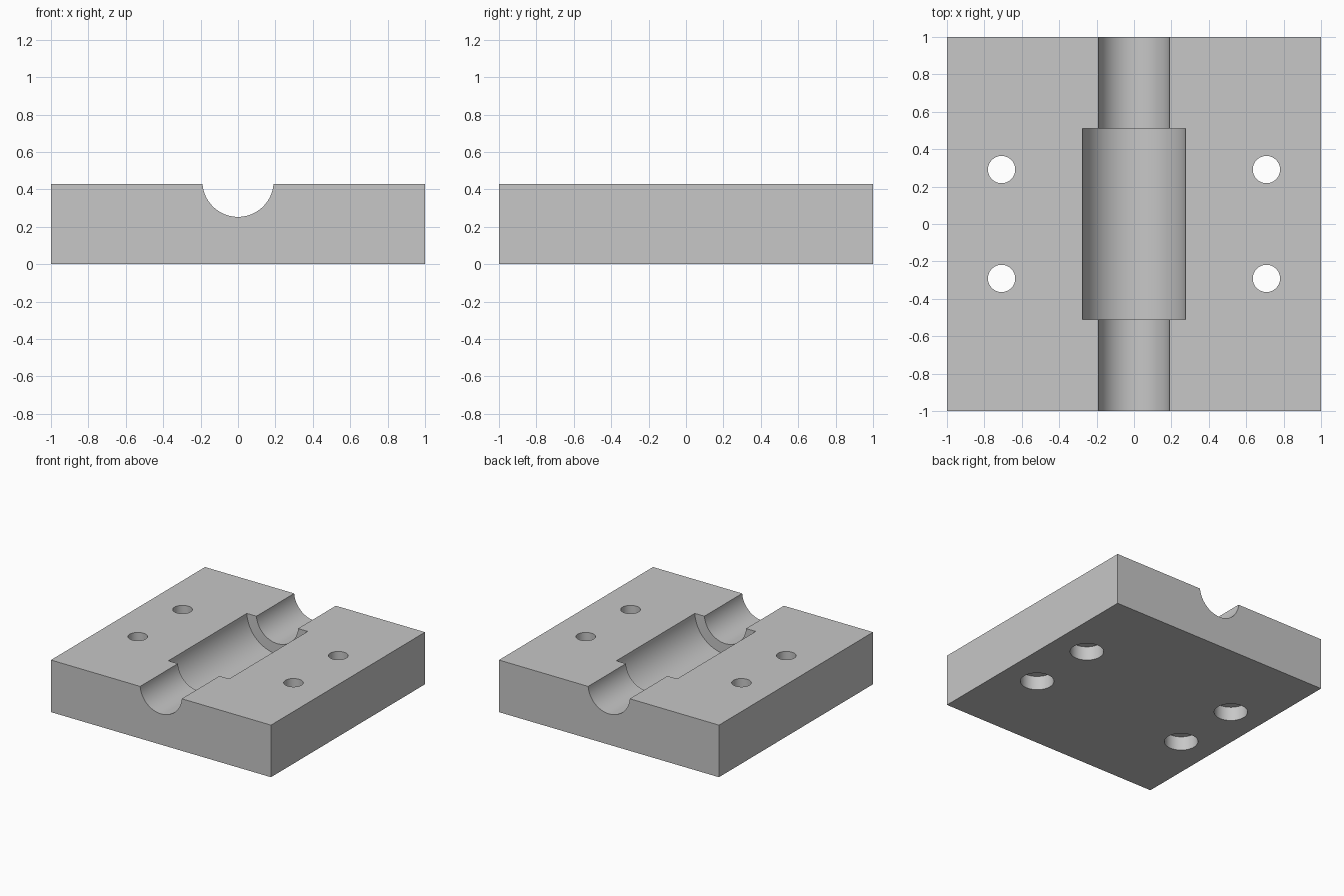
import bpy, bmesh, math
from mathutils import Matrix

cube = bpy.data.objects.get("Cube")
if cube:
    bpy.data.objects.remove(cube, do_unlink=True)

HEIGHT = 0.428
AXIS_Z = 0.443          # bore axis sits just above the split face


def mesh_object(name, bm):
    bmesh.ops.recalc_face_normals(bm, faces=bm.faces)
    mesh = bpy.data.meshes.new(name)
    bm.to_mesh(mesh)
    bm.free()
    obj = bpy.data.objects.new(name, mesh)
    bpy.context.collection.objects.link(obj)
    return obj


def add_lathe(bm, profile, matrix, steps):
    """Closed solid turned about local z from (radius, height) points."""
    rings = []
    for r, z in profile:
        rings.append([bm.verts.new(matrix @ Matrix.Rotation(math.tau * i / steps, 4, 'Z')
                                   @ Matrix.Translation((r, 0, z)).translation)
                      for i in range(steps)])
    for a, b in zip(rings, rings[1:]):
        for i in range(steps):
            j = (i + 1) % steps
            bm.faces.new((a[i], a[j], b[j], b[i]))
    bm.faces.new(rings[0])
    bm.faces.new(rings[-1])


# Solid plate
bm = bmesh.new()
bmesh.ops.create_cube(bm, size=1, matrix=Matrix.Translation((0, 0, HEIGHT / 2))
                      @ Matrix.Diagonal((2, 2, HEIGHT, 1)))
block = mesh_object("clamp_block", bm)

# Cutter: stepped bore along y and four counterbored bolt holes
bm = bmesh.new()
bore = [(0.19, -1.1), (0.19, -0.51), (0.277, -0.51),
        (0.277, 0.51), (0.19, 0.51), (0.19, 1.1)]
add_lathe(bm, bore, Matrix.Translation((0, 0, AXIS_Z))
          @ Matrix.Rotation(math.pi / 2, 4, 'X'), 128)
bolt = [(0.126, -0.1), (0.126, 0.115), (0.073, 0.115), (0.073, 0.6)]
for x in (-0.708, 0.708):
    for y in (-0.291, 0.291):
        add_lathe(bm, bolt, Matrix.Translation((x, y, 0)), 64)
cutter = mesh_object("bore_cutter", bm)
cutter.hide_render = True

# Cut and apply
cut = block.modifiers.new("bores", 'BOOLEAN')
cut.operation = 'DIFFERENCE'
cut.solver = 'EXACT'
cut.object = cutter
bpy.ops.object.select_all(action='DESELECT')
block.select_set(True)
bpy.context.view_layer.objects.active = block
bpy.ops.object.modifier_apply(modifier=cut.name)
bpy.data.objects.remove(cutter, do_unlink=True)

# Grey material
grey = bpy.data.materials.new("plain_grey")
grey.use_nodes = True
colour = (0.57, 0.57, 0.57, 1)
grey.diffuse_color = colour
grey.node_tree.nodes["Principled BSDF"].inputs["Base Color"].default_value = colour
block.data.materials.clear()
block.data.materials.append(grey)

bpy.ops.object.shade_smooth_by_angle(angle=math.radians(30))
